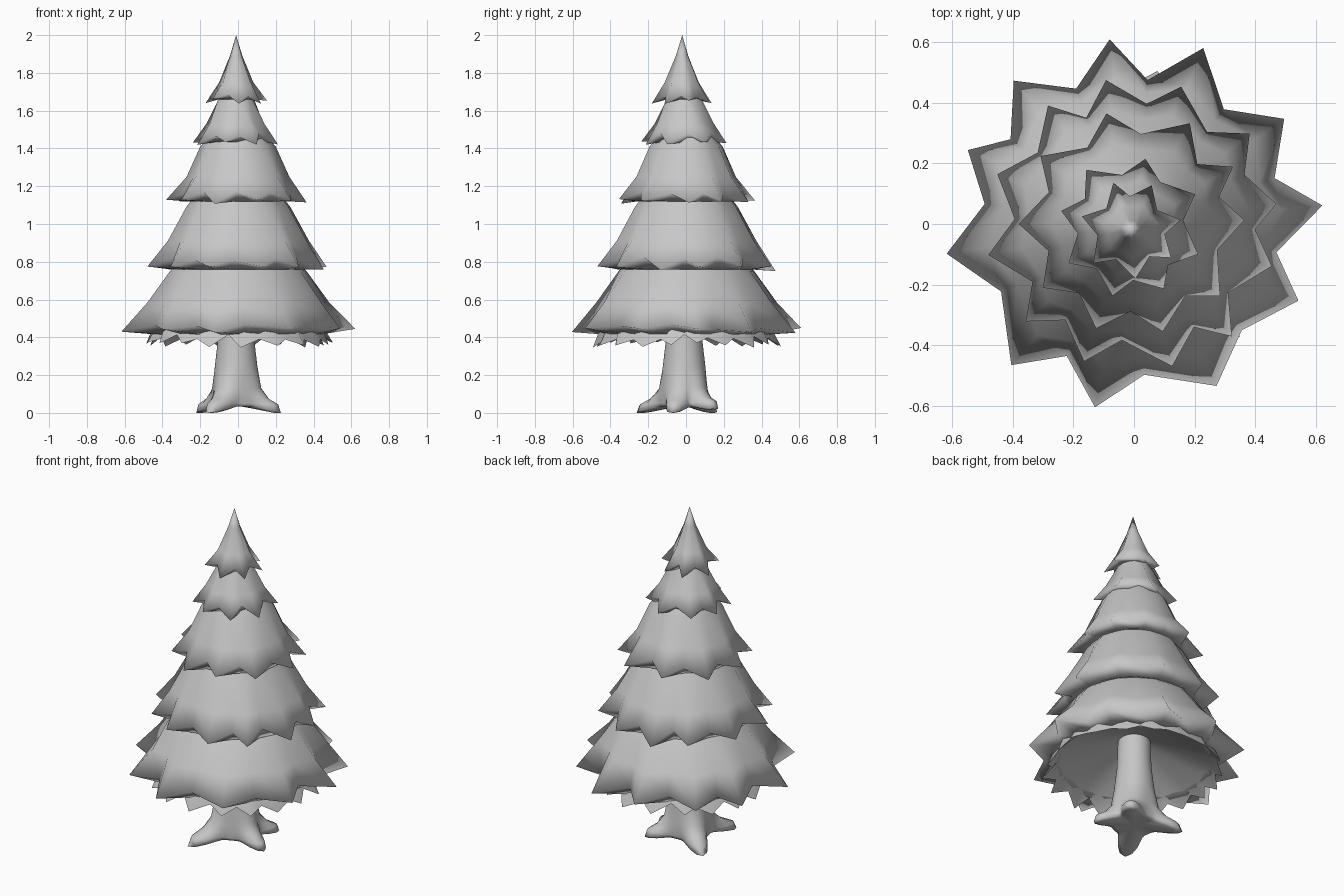
import bpy
import bmesh
import random
from math import cos, radians, sin, tau

random.seed(4)
cube = bpy.data.objects.get("Cube")
if cube:
    bpy.data.objects.remove(cube)

GREY = (0.57, 0.57, 0.57, 1)
mat = bpy.data.materials.new("plain grey")
mat.use_nodes = True
mat.diffuse_color = GREY
mat.node_tree.nodes["Principled BSDF"].inputs["Base Color"].default_value = GREY


def loft(name, rings, cap_top=None, cap_bottom=None, angle=180):
    """Skin closed rings, listed from top to bottom, with optional end points."""
    bm = bmesh.new()
    rows = [[bm.verts.new(p) for p in ring] for ring in rings]
    n = len(rows[0])
    for up, low in zip(rows, rows[1:]):
        for i in range(n):
            j = (i + 1) % n
            bm.faces.new((up[i], low[i], low[j], up[j]))
    if cap_top:
        v = bm.verts.new(cap_top)
        for i in range(n):
            bm.faces.new((v, rows[0][i], rows[0][(i + 1) % n]))
    if cap_bottom:
        v = bm.verts.new(cap_bottom)
        for i in range(n):
            bm.faces.new((v, rows[-1][(i + 1) % n], rows[-1][i]))
    mesh = bpy.data.meshes.new(name)
    bm.to_mesh(mesh)
    bm.free()
    mesh.materials.append(mat)
    obj = bpy.data.objects.new(name, mesh)
    bpy.context.collection.objects.link(obj)
    bpy.ops.object.select_all(action="DESELECT")
    obj.select_set(True)
    bpy.context.view_layer.objects.active = obj
    bpy.ops.object.shade_smooth_by_angle(angle=radians(angle))


def spread(n, start):
    """Uneven tip angles around the tree."""
    return [start + (i + random.uniform(-0.15, 0.15)) * 360 / n for i in range(n)]


def tier(name, tips, rows, tip, valley, inner, apex=None, centre=(0, 0), angle=180):
    """A skirt of boughs: columns alternate between pointed tips and valleys."""
    columns = []
    for i, a in enumerate(tips):
        gap = (tips[(i + 1) % len(tips)] - a) % 360
        columns += [(radians(a), True),
                    (radians(a + gap * random.uniform(0.4, 0.6)), False)]
    hem = []
    for _, is_tip in columns:
        r, z = tip if is_tip else valley
        hem.append((r * random.uniform(0.97, 1.02), z + random.uniform(-0.015, 0.015)))

    def ring(values):
        return [(centre[0] + r * cos(a), centre[1] + r * sin(a), z)
                for (a, _), (r, z) in zip(columns, values)]

    rings = [ring([(r + (bulge if t else -bulge), z) for _, t in columns])
             for r, z, bulge in rows]
    rings.append(ring(hem))
    rings += [ring([(r, z)] * len(columns)) for r, z in inner]
    loft(name, rings, cap_top=apex, angle=angle)


# Boughs, from the ground up
tier("lower_fringe", spread(19, 8),
     [(0.36, 0.58, 0), (0.44, 0.46, 0.01)],
     (0.5, 0.36), (0.455, 0.4), [(0.42, 0.43), (0.08, 0.56)], angle=60)
tier("bottom_boughs", [5.6, 35, 68.5, 97.5, 130, 156, 189, 229, 258, 297, 335],
     [(0.25, 0.86, 0), (0.36, 0.75, 0.005), (0.46, 0.585, 0.025)],
     (0.615, 0.435), (0.49, 0.455), [(0.44, 0.415), (0.38, 0.46)])
tier("lower_middle_boughs", [8, 38, 71, 101, 126, 160, 192, 222, 250, 285, 311, 343],
     [(0.19, 1.2, 0), (0.275, 1.09, 0.005), (0.365, 0.91, 0.015)],
     (0.485, 0.765), (0.395, 0.815), [(0.365, 0.76), (0.27, 0.8)])
tier("middle_boughs", [2, 30, 61, 104, 144, 180, 215, 250, 285, 320],
     [(0.12, 1.5, 0), (0.195, 1.41, 0.005), (0.26, 1.25, 0.012)],
     (0.375, 1.12), (0.295, 1.165), [(0.275, 1.12), (0.19, 1.15)])
tier("upper_boughs", [27, 78, 128, 167, 210, 255, 298, 338],
     [(0.05, 1.73, 0), (0.1, 1.65, 0), (0.15, 1.53, 0.012)],
     (0.235, 1.425), (0.175, 1.47), [(0.16, 1.435), (0.11, 1.46)],
     centre=(-0.01, -0.01))
tier("top_boughs", spread(7, 15),
     [(0.032, 1.89, 0.002), (0.085, 1.75, 0.008)],
     (0.165, 1.65), (0.11, 1.685), [(0.095, 1.66), (0.06, 1.68)],
     apex=(-0.01, -0.02, 2.0), centre=(-0.01, -0.02))

# Trunk with spreading roots: (direction, reach, lift)
ROOTS = [(45, 0.245, 0.02), (142, 0.265, 0), (240, 0.29, 0), (345, 0.245, 0)]
SIDES = 48


def trunk_ring(radius, flare, root_z, gap_z, sharpness):
    ring = []
    for i in range(SIDES):
        a = tau * i / SIDES
        weight, reach, lift = max(
            (max(0, cos(a - radians(d))) ** sharpness, reach, lift)
            for d, reach, lift in ROOTS)
        r = radius + (reach - radius) * flare * weight
        z = gap_z + (root_z + lift * flare - gap_z) * weight
        ring.append((r * cos(a) - 0.01, r * sin(a) - 0.01, z))
    return ring


loft("trunk", [
    trunk_ring(0.088, 0, 0.62, 0.62, 4),
    trunk_ring(0.095, 0, 0.40, 0.40, 4),
    trunk_ring(0.112, 0, 0.25, 0.25, 4),
    trunk_ring(0.12, 0.12, 0.13, 0.13, 5),
    trunk_ring(0.124, 0.45, 0.075, 0.085, 9),
    trunk_ring(0.126, 0.88, 0.045, 0.05, 16),
    trunk_ring(0.124, 1.0, 0.0, 0.035, 18),
    trunk_ring(0.1, 0.75, 0.0, 0.035, 18),
], cap_bottom=(-0.01, -0.01, 0.04), angle=100)
